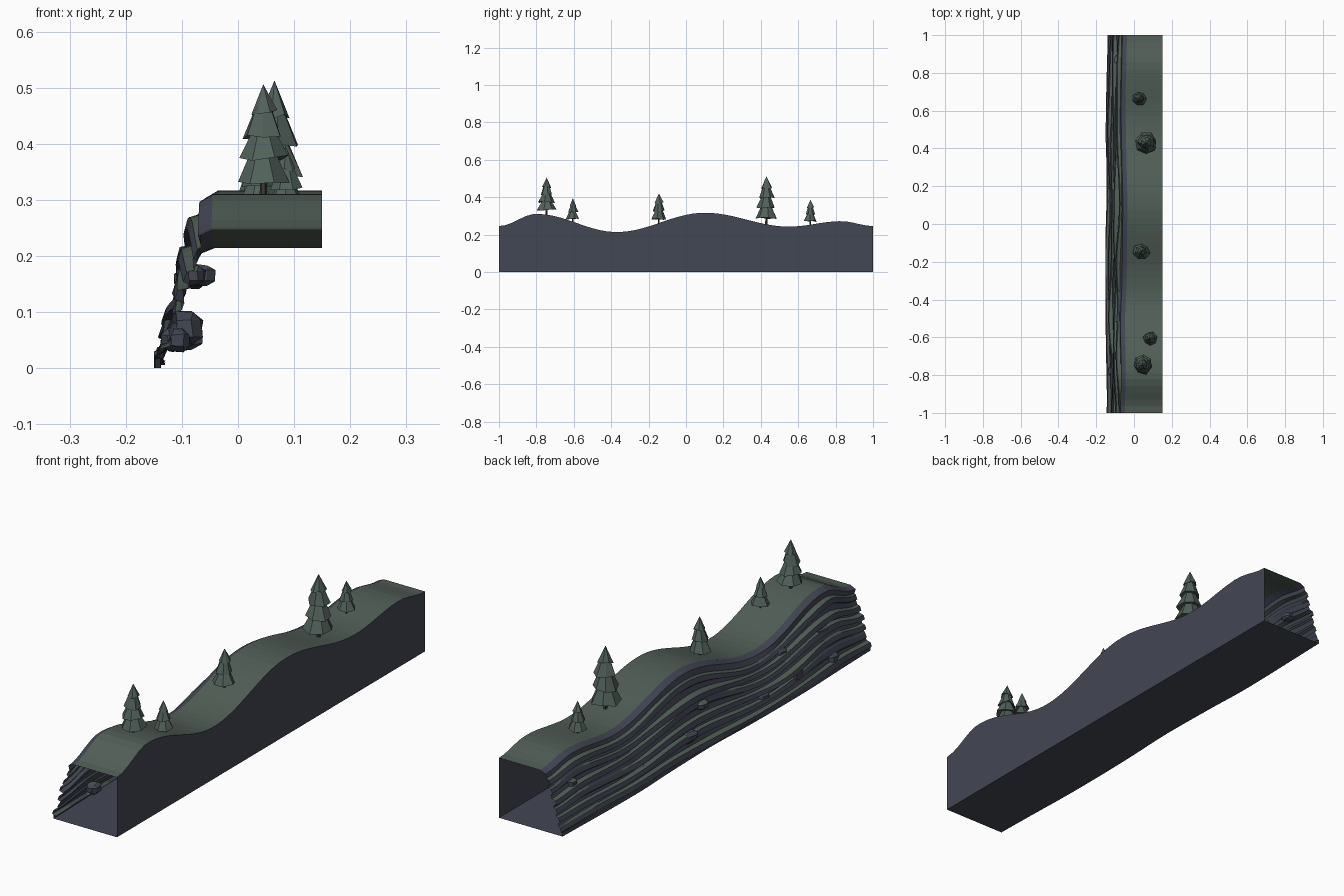
import bpy, bmesh, math, random
from mathutils import Vector, noise

random.seed(4)
if "Cube" in bpy.data.objects:
    bpy.data.objects.remove(bpy.data.objects["Cube"], do_unlink=True)


def material(name, r, g, b):
    m = bpy.data.materials.new(name)
    m.use_nodes = True
    m.diffuse_color = (r, g, b, 1)
    m.node_tree.nodes["Principled BSDF"].inputs["Base Color"].default_value = (r, g, b, 1)
    return m


GRASS = material("dull green grass", 0.083, 0.113, 0.095)
ROCK = material("slate rock", 0.055, 0.063, 0.088)
NEEDLES = material("pine needles", 0.083, 0.118, 0.102)
BARK = material("dark bark", 0.045, 0.042, 0.036)


def finish(name, bm, mats):
    mesh = bpy.data.meshes.new(name)
    bm.to_mesh(mesh)
    bm.free()
    for m in mats:
        mesh.materials.append(m)
    obj = bpy.data.objects.new(name, mesh)
    bpy.context.collection.objects.link(obj)
    return obj


# Skyline: hills and dips joined by smooth half waves
SKYLINE = [(-1, .246), (-.8, .311), (-.37, .214), (.1, .317), (.55, .243), (.83, .272), (1, .246)]


def height(y):
    for (y0, h0), (y1, h1) in zip(SKYLINE, SKYLINE[1:]):
        if y <= y1:
            u = (1 - math.cos(math.pi * (y - y0) / (y1 - y0))) / 2
            return h0 + (h1 - h0) * u
    return SKYLINE[-1][1]


def wave(y, seed, scale=3.0):
    return noise.noise(Vector((y * scale, seed * 7.3, 0.37)))


def rim_x(y):
    return -0.042 + 0.014 * wave(y, 1)


def base_x(y):
    return -0.1435 + 0.006 * math.sin(y * 6 + 1.2 + wave(y, 2))


# Sheet: one cross-section per step along y, bridged with outward quads
STEPS = 56


def sheet(name, section, mats, rule=None):
    bm = bmesh.new()
    rows = []
    for i in range(STEPS + 1):
        y = -1 + 2 * i / STEPS
        rows.append([bm.verts.new((x, y, z)) for x, z in section(y)])
    for a, b in zip(rows, rows[1:]):
        for j in range(len(a) - 1):
            quad = (a[j], b[j], b[j + 1], a[j + 1])
            f = bm.faces.new(quad)
            f.normal_update()
            if rule:
                f.material_index = rule(f, j)
    return finish(name, bm, mats)


LAYERS = 6


def cliff_section(y):
    h = height(y)
    pts = [(rim_x(y), h), (rim_x(y) - 0.024, h * 0.955)]
    foot = base_x(y)
    bend = (foot + 0.1435) * 0.8
    for k in range(LAYERS):
        top = 0.87 - k * 0.145 + 0.035 * wave(y, 20 + k, 2.2)
        low = top - 0.095
        depth = max(0.001, 0.009 + 0.024 * wave(y, 40 + k, 2.6))

        def face(t):
            return -0.071 - 0.069 * (0.9 - t) / 0.9 + bend

        pts += [(face(top) + 0.003, h * top),
                (max(face(top) - depth, -0.15), h * (top - 0.018)),
                (max(face(low) - depth * 0.9, -0.15), h * (low + 0.01)),
                (face(low) + 0.003, h * (low - 0.012))]
    return pts + [(foot, 0.018), (foot, 0)]


def ledge_rule(face, row):
    return 1 if row > 1 and face.normal.z > 0.72 else 0


sheet("grassy_top", lambda y: [(0.15, height(y)), (0.06, height(y)), (rim_x(y), height(y))], [GRASS])
sheet("cliff_face", cliff_section, [ROCK, GRASS], ledge_rule)
sheet("floor_and_back_wall", lambda y: [(base_x(y), 0), (0.15, 0), (0.15, height(y))], [ROCK])


# Boulders half buried in the cliff
def boulder(name, y, z, sx, sy, sz):
    t = z / height(y)
    cx = -0.142 + 0.069 * t / 0.9 + sx * 0.66
    bm = bmesh.new()
    bmesh.ops.create_cube(bm, size=2)
    bmesh.ops.bevel(bm, geom=bm.edges[:], offset=0.5, segments=1, affect='EDGES')
    for v in bm.verts:
        v.co = Vector((cx, y, z)) + Vector(
            [c * s * random.uniform(0.82, 1.1) for c, s in zip(v.co, (sx, sy, sz))])
    bmesh.ops.recalc_face_normals(bm, faces=bm.faces)
    for f in bm.faces:
        f.material_index = 1 if f.normal.z > 0.85 else 0
    finish(name, bm, [ROCK, GRASS])


BOULDERS = [(.87, .16, .022, .025, .016), (.47, .06, .03, .035, .022), (.14, .075, .03, .04, .022),
            (.03, .16, .028, .03, .018), (-.33, .055, .034, .035, .024), (-.55, .07, .034, .045, .03),
            (-.5, .165, .028, .03, .02), (-.75, .165, .026, .035, .018), (-.78, .05, .028, .03, .02)]
for n, spec in enumerate(BOULDERS):
    boulder(f"boulder_{n + 1}", *spec)


# Pine trees: stacked ragged skirts on a short trunk
def pine(name, x, y, tip, radius, tiers):
    ground = height(y)
    skirt = ground + 0.13 * (tip - ground)
    size = tip - skirt
    bm = bmesh.new()

    def ring(z, r, ragged, sides=7, turn=0.0):
        return [bm.verts.new((x + r * math.cos(a) * k, y + r * math.sin(a) * k,
                              z + random.uniform(-1, 1) * ragged * 0.12 * radius))
                for a, k in ((turn + math.tau * s / sides, 1 + random.uniform(-1, 1) * ragged * 0.15)
                             for s in range(sides))]

    def bridge(low, up, mat):
        for s in range(len(low)):
            e = (s + 1) % len(low)
            bm.faces.new((low[s], low[e], up[e], up[s])).material_index = mat

    bridge(ring(ground - 0.01, radius * 0.13, 0, 6), ring(skirt + 0.02, radius * 0.1, 0, 6), 1)
    step = 0.94 / tiers
    for k in range(tiers):
        r = radius * (1 - 0.68 * k / tiers)
        turn = random.uniform(0, math.tau)
        low = ring(skirt + size * step * k, r, 1, turn=turn)
        hub = bm.verts.new((x, y, skirt + size * (step * k + 0.05)))
        for s in range(len(low)):
            bm.faces.new((hub, low[(s + 1) % len(low)], low[s]))
        if k < tiers - 1:
            up = ring(skirt + size * (step * (k + 1) + 0.07), r * 0.42, 0.3, turn=turn)
            bridge(low, up, 0)
            bm.faces.new(up)
        else:
            peak = bm.verts.new((x, y, tip))
            for s in range(len(low)):
                bm.faces.new((low[s], low[(s + 1) % len(low)], peak))
    finish(name, bm, [NEEDLES, BARK])


PINES = [(.045, -.745, .506, .052, 4), (.085, -.605, .395, .035, 3), (.04, -.145, .42, .043, 3),
         (.065, .43, .513, .062, 4), (.027, .665, .386, .037, 3)]
for n, spec in enumerate(PINES):
    pine(f"pine_tree_{n + 1}", *spec)
